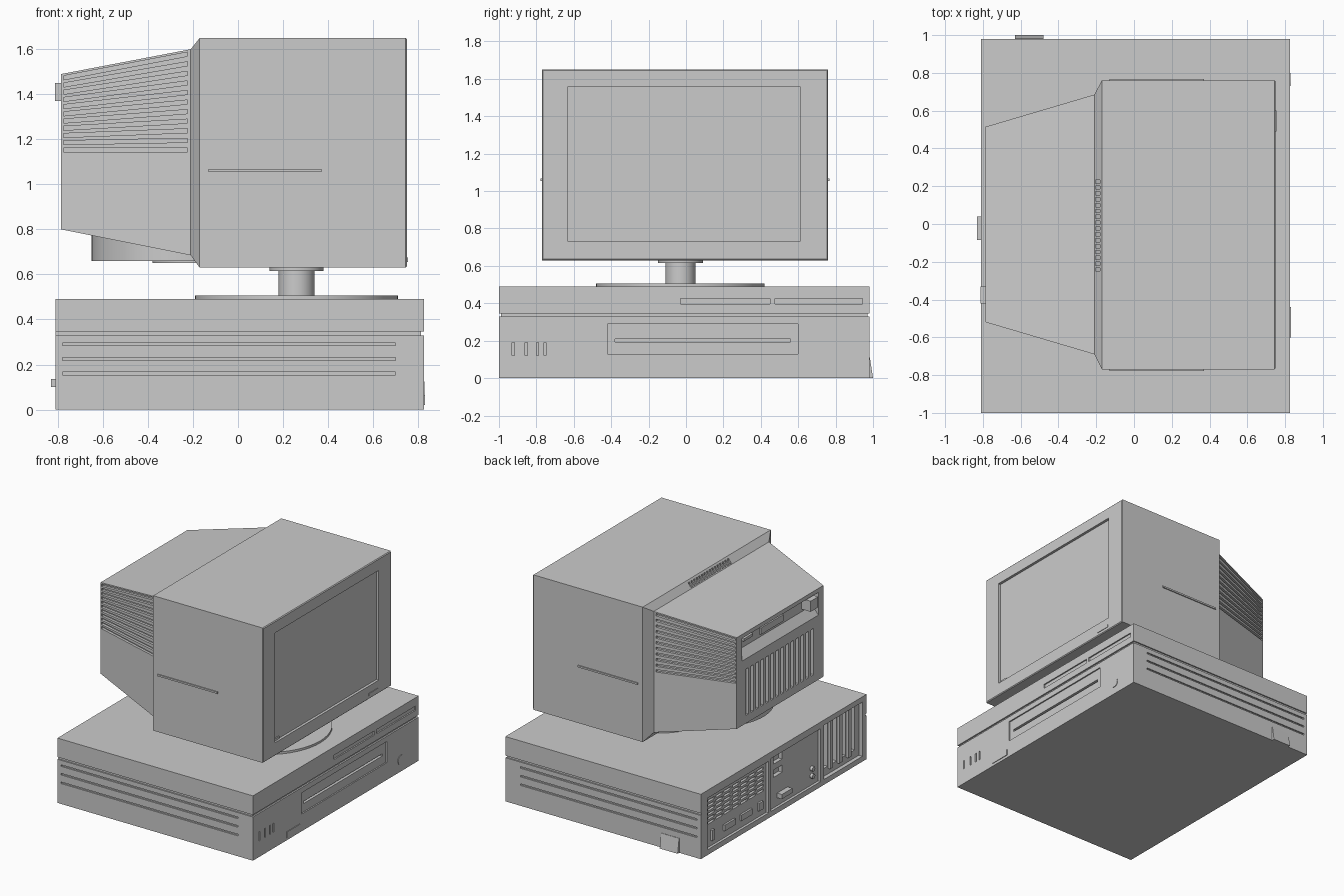
import bpy
import bmesh
import math

cube = bpy.data.objects.get("Cube")
if cube:
    bpy.data.objects.remove(cube, do_unlink=True)

grey = bpy.data.materials.new("case_grey")
grey.use_nodes = True
grey.diffuse_color = (0.6, 0.6, 0.6, 1)
grey.node_tree.nodes["Principled BSDF"].inputs["Base Color"].default_value = (0.6, 0.6, 0.6, 1)


def add_loft(bm, rings, axis="x"):
    """Skin rectangles (position, a0, a1, b0, b1) strung along an axis."""
    loops = []
    for t, a0, a1, b0, b1 in rings:
        corners = [(a0, b0), (a1, b0), (a1, b1), (a0, b1)]
        loops.append([bm.verts.new((t, a, b) if axis == "x" else (a, b, t)) for a, b in corners])
    faces = [bm.faces.new(loops[0]), bm.faces.new(loops[-1])]
    for low, high in zip(loops, loops[1:]):
        for i in range(4):
            j = (i + 1) % 4
            faces.append(bm.faces.new((low[i], low[j], high[j], high[i])))
    bmesh.ops.recalc_face_normals(bm, faces=faces)


def make(name, solids, axis="x"):
    bm = bmesh.new()
    for rings in solids:
        add_loft(bm, rings, axis)
    mesh = bpy.data.meshes.new(name)
    bm.to_mesh(mesh)
    bm.free()
    mesh.materials.append(grey)
    obj = bpy.data.objects.new(name, mesh)
    bpy.context.collection.objects.link(obj)
    return obj


def box(x0, x1, y0, y1, z0, z1):
    return [(x0, y0, y1, z0, z1), (x1, y0, y1, z0, z1)]


def cut(obj, solids):
    """Carve the solids out of the object and discard the cutter."""
    cutter = make("cutter", solids)
    cutter.hide_render = True
    mod = obj.modifiers.new("carve", "BOOLEAN")
    mod.operation, mod.solver, mod.object = "DIFFERENCE", "EXACT", cutter
    graph = bpy.context.evaluated_depsgraph_get()
    carved = bpy.data.meshes.new_from_object(obj.evaluated_get(graph))
    obj.modifiers.clear()
    obj.data = carved
    bpy.data.objects.remove(cutter, do_unlink=True)


def cylinder(name, radius, depth, centre, rotation=(0, 0, 0), sides=48):
    bpy.ops.mesh.primitive_cylinder_add(vertices=sides, radius=radius, depth=depth,
                                        location=centre, rotation=rotation)
    obj = bpy.context.object
    obj.name = name
    obj.data.materials.append(grey)
    bpy.ops.object.shade_smooth_by_angle(angle=math.radians(35))
    return obj


# Desktop case
BACK, FRONT, RIGHT, LEFT = -0.81, 0.825, -1.0, 0.98
case = make("computer_case", [box(BACK, FRONT, RIGHT, LEFT, 0, 0.49)])
# Seam along the sides and front
cut(case, [box(BACK - 0.1, FRONT + 0.1, RIGHT - 0.1, RIGHT + 0.01, 0.33, 0.346)])
cut(case, [box(BACK - 0.1, FRONT + 0.1, LEFT - 0.01, LEFT + 0.1, 0.33, 0.346)])
cut(case, [box(FRONT - 0.012, FRONT + 0.1, RIGHT - 0.1, LEFT + 0.1, 0.33, 0.346)])
# Long side grooves
grooves = []
for z in (0.16, 0.225, 0.29):
    for y in (RIGHT, LEFT):
        grooves.append(box(-0.78, 0.70, y - 0.01, y + 0.01, z - 0.006, z + 0.006))
cut(case, grooves)
# Front drive bay, card slots and speaker slits
front_cuts = [box(FRONT - 0.01, 1, -0.42, 0.60, 0.13, 0.29),
              box(FRONT - 0.01, 1, -0.03, 0.45, 0.395, 0.427),
              box(FRONT - 0.01, 1, 0.475, 0.945, 0.395, 0.427)]
for y in (-0.93, -0.86, -0.80, -0.76):
    front_cuts.append(box(FRONT - 0.01, 1, y, y + 0.012, 0.12, 0.19))
cut(case, front_cuts)
cut(case, [box(FRONT - 0.05, 1, -0.38, 0.56, 0.193, 0.21)])
# Rear bays
cut(case, [box(-1, BACK + 0.02, 0.17, 0.90, 0.04, 0.43),
           box(-1, BACK + 0.02, -0.45, 0.14, 0.04, 0.44),
           box(-1, BACK + 0.03, -0.95, -0.49, 0.04, 0.45)])
# Ventilation grid, sockets and expansion openings
rear_cuts = []
for row in range(6):
    z = 0.215 + row * 0.033
    for col in range(7):
        y = 0.2 + col * 0.098
        rear_cuts.append(box(-0.9, BACK + 0.04, y, y + 0.08, z, z + 0.016))
for z in (0.27, 0.37):
    rear_cuts.append(box(-0.9, BACK + 0.05, -0.02, 0.08, z, z + 0.055))
for i in range(4):
    y = -0.90 + i * 0.108
    rear_cuts.append(box(-0.9, BACK + 0.07, y, y + 0.06, 0.1, 0.43))
cut(case, rear_cuts)

# Ports in the rear bays
ports = [(0.82, 0.03, 0.08), (0.62, 0.13, 0.045), (0.42, 0.13, 0.045), (0.25, 0.05, 0.06)]
make("rear_ports", [box(BACK + 0.005, BACK + 0.03, y - w / 2, y + w / 2, 0.12 - h / 2, 0.12 + h / 2)
                    for y, w, h in ports])
make("rear_plug", [box(-0.83, BACK + 0.03, -0.085, 0.04, 0.10, 0.135)])
for i, z in enumerate((0.11, 0.165)):
    cylinder("rear_jack_%d" % (i + 1), 0.018, 0.03, (BACK + 0.015, -0.37, z), (0, math.pi / 2, 0), 16)
make("expansion_covers", [box(BACK + 0.012, BACK + 0.035, -0.835 + i * 0.108, -0.80 + i * 0.108, 0.08, 0.44)
                          for i in range(4)])

# Front button, badge plate and side lock
cylinder("power_button", 0.035, 0.02, (FRONT - 0.006, 0.765, 0.09), (0, math.pi / 2, 0), 32)
make("front_plate", [box(FRONT - 0.01, 0.83, -0.60, -0.44, 0.02, 0.065)])
make("side_lock", [[(0, -0.63, -0.48, 0.97, 1.0), (0.11, -0.63, -0.48, 0.97, 0.983)]], axis="z")

# Monitor stand
cylinder("stand_base", 0.45, 0.018, (0.26, -0.03, 0.497), sides=64)
cylinder("stand_neck", 0.08, 0.15, (0.26, -0.03, 0.56))
cylinder("stand_flange", 0.12, 0.016, (0.26, -0.03, 0.624))

# Monitor shell with a tapered rear
shell = make("monitor_shell", [[
    (-0.785, -0.52, 0.515, 0.80, 1.49),
    (-0.21, -0.69, 0.685, 0.685, 1.60),
    (-0.17, -0.77, 0.76, 0.63, 1.65),
    (0.744, -0.77, 0.76, 0.63, 1.65),
    (0.75, -0.764, 0.754, 0.636, 1.644)]])
# Screen recess, and the sloped connector bay at the back
cut(shell, [box(0.73, 0.9, -0.63, 0.61, 0.73, 1.56),
            [(-0.80, -0.46, 0.45, 1.27, 1.46), (-0.735, -0.46, 0.45, 1.35, 1.46)]])
# Fanned louvres on both rear flanks
louvres = []
for i in range(11):
    z_back, z_front = 1.153 + i * 0.032, 1.153 + i * 0.0425
    for y_back, y_front in ((0.518, 0.682), (-0.523, -0.687)):
        louvres.append([
            (-0.775, y_back - 0.02, y_back + 0.02, z_back - 0.009, z_back + 0.009),
            (-0.225, y_front - 0.02, y_front + 0.02, z_front - 0.009, z_front + 0.009)])
cut(shell, louvres)
# Upright rear slots and small vents on the top step
vents = [box(-0.9, -0.74, -0.405 + i * 0.06, -0.375 + i * 0.06, 0.86, 1.21) for i in range(14)]
for i in range(16):
    y = -0.25 + i * 0.031
    vents.append([(-0.205, y, y + 0.018, 1.59, 1.68), (-0.18, y, y + 0.018, 1.62, 1.68)])
cut(shell, vents)

# Monitor trim
make("monitor_button", [box(0.74, 0.754, 0.49, 0.60, 0.655, 0.675)])
make("screen_mark", [box(0.725, 0.738, -0.61, -0.56, 0.732, 0.75)])
make("side_strips", [box(-0.13, 0.37, y - 0.008, y + 0.008, 1.055, 1.068) for y in (-0.77, 0.76)])
make("rear_label", [box(-0.745, -0.728, -0.10, 0.17, 1.37, 1.42)])
make("rear_socket", [box(-0.812, -0.73, -0.42, -0.33, 1.37, 1.45)])
make("rear_small_port", [box(-0.75, -0.73, 0.27, 0.38, 1.40, 1.42)])

# Round swivel under the rear of the monitor
cylinder("swivel_drum", 0.4, 0.14, (-0.25, 0, 0.73), sides=64)
cylinder("swivel_cap", 0.18, 0.02, (-0.2, 0, 0.66))
